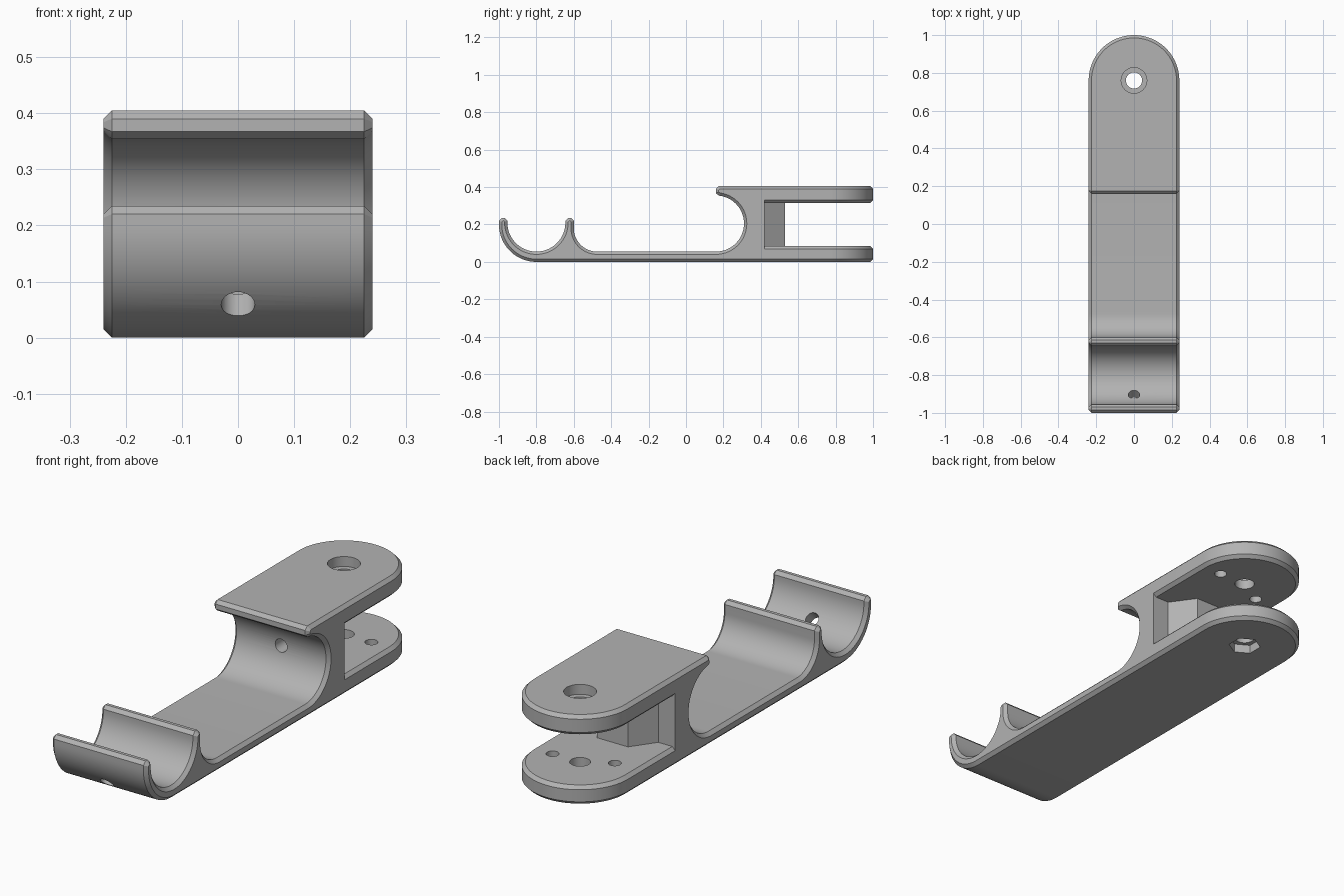
import bpy, bmesh
from math import sin, cos, radians
from mathutils import Matrix, Vector

cube = bpy.data.objects.get("Cube")
if cube:
    bpy.data.objects.remove(cube, do_unlink=True)

HALF = 0.24        # half width
WALL = 0.42        # y where the fork slot begins
PIVOT = 0.76       # y of the pivot hole
CHAMFER = 0.015

grey = bpy.data.materials.new("plain_grey")
grey.use_nodes = True
colour = (0.45, 0.45, 0.45, 1)
grey.diffuse_color = colour
for node in grey.node_tree.nodes:
    if node.type == 'BSDF_PRINCIPLED':
        node.inputs["Base Color"].default_value = colour


def arc(cx, cy, r, start, end, n=32):
    angles = [radians(start + (end - start) * i / n) for i in range(n + 1)]
    return [(cx + r * cos(a), cy + r * sin(a)) for a in angles]


def make_object(name, bm):
    bmesh.ops.recalc_face_normals(bm, faces=bm.faces[:])
    mesh = bpy.data.meshes.new(name)
    bm.to_mesh(mesh)
    bm.free()
    mesh.materials.append(grey)
    obj = bpy.data.objects.new(name, mesh)
    bpy.context.collection.objects.link(obj)
    return obj


def prism(name, points, axis, low, high, chamfer=CHAMFER):
    """Extrude an outline along x or z and chamfer its rims, except at the slot wall."""
    bm = bmesh.new()
    place = (lambda p: (low, *p)) if axis == 0 else (lambda p: (*p, low))
    face = bm.faces.new([bm.verts.new(place(p)) for p in points])
    new = bmesh.ops.extrude_face_region(bm, geom=[face])["geom"]
    shift = Vector()
    shift[axis] = high - low
    bmesh.ops.translate(bm, vec=shift, verts=[v for v in new if isinstance(v, bmesh.types.BMVert)])
    bmesh.ops.recalc_face_normals(bm, faces=bm.faces[:])
    if chamfer:
        rims = []
        for e in bm.edges:
            a, b = (v.co for v in e.verts)
            on_rim = abs(a[axis] - b[axis]) < 1e-5
            at_wall = abs(a.y - WALL) < 1e-5 and abs(b.y - WALL) < 1e-5
            if on_rim and not at_wall:
                rims.append(e)
        bmesh.ops.bevel(bm, geom=rims, offset=chamfer, segments=1,
                        affect='EDGES', clamp_overlap=False)
    return make_object(name, bm)


def drill(obj, centre, radius, length, direction=(0, 0, 1), sides=32):
    """Cut a round or polygonal hole centred on a point."""
    bm = bmesh.new()
    turn = Vector((0, 0, 1)).rotation_difference(Vector(direction)).to_matrix().to_4x4()
    bmesh.ops.create_cone(bm, cap_ends=True, segments=sides, radius1=radius, radius2=radius,
                          depth=length, matrix=Matrix.Translation(centre) @ turn)
    cutter = make_object("hole_cutter", bm)
    cutter.hide_render = True
    mod = obj.modifiers.new("hole", 'BOOLEAN')
    mod.operation = 'DIFFERENCE'
    mod.solver = 'EXACT'
    mod.object = cutter
    bpy.context.view_layer.objects.active = obj
    bpy.ops.object.modifier_apply(modifier=mod.name)
    bpy.data.objects.remove(cutter, do_unlink=True)


def lip(outer, inner, top=0.235, c=0.015):
    """Chamfered tip running from the +y side to the -y side."""
    return [(outer, top - c), (outer - c, top), (inner + c, top), (inner, top - c)]


# Clip body: hook, cradle, floor and round-backed wall in one side profile
profile = [(WALL, 0), (WALL, 0.405), (0.175, 0.405), (0.16, 0.39), (0.16, 0.367)]
profile += arc(0.16, 0.205, 0.15, 84, -90, 40)
profile += arc(-0.475, 0.18, 0.125, -90, -180, 20)
profile += lip(-0.6, -0.645)
profile += arc(-0.8, 0.21, 0.155, 0, -180, 40)
profile += lip(-0.955, -1.0)
profile += arc(-0.8, 0.2, 0.2, 180, 270, 24)
body = prism("clip_body", profile, 0, -HALF, HALF)
drill(body, (0, -0.925, 0.075), 0.03, 0.16, (0, 1, 1))
drill(body, (0, 0.31, 0.205), 0.03, 0.14, (0, 1, 0))

# Fork plates with rounded ends
outline = [(-HALF, WALL), (HALF, WALL)] + arc(0, PIVOT, HALF, 0, 180, 48)
upper = prism("upper_plate", outline, 2, 0.315, 0.405)
lower = prism("lower_plate", outline, 2, 0, 0.085)

# Pivot holes, screw head pocket and hexagonal nut pocket
for plate, inner_z in ((upper, 0.315), (lower, 0.085)):
    drill(plate, (0, PIVOT, inner_z), 0.043, 0.4)
    # Blind detent holes on the inner faces
    for dx, dy in ((0.138, 0), (-0.124, -0.072)):
        drill(plate, (dx, PIVOT + dy, inner_z), 0.027, 0.07, sides=24)
drill(upper, (0, PIVOT, 0.405), 0.068, 0.09)
drill(lower, (0, PIVOT, 0), 0.07, 0.08, sides=6)

# Tapered stop block between the plates
taper = [(-0.155, WALL), (0.155, WALL), (0.078, 0.528), (-0.078, 0.528)]
block = prism("stop_block", taper, 2, 0.085, 0.315, chamfer=0)

# Smooth curved faces, keep the chamfers crisp
bpy.ops.object.select_all(action='DESELECT')
for obj in (body, upper, lower, block):
    obj.select_set(True)
bpy.context.view_layer.objects.active = body
bpy.ops.object.shade_smooth_by_angle(angle=radians(30))
